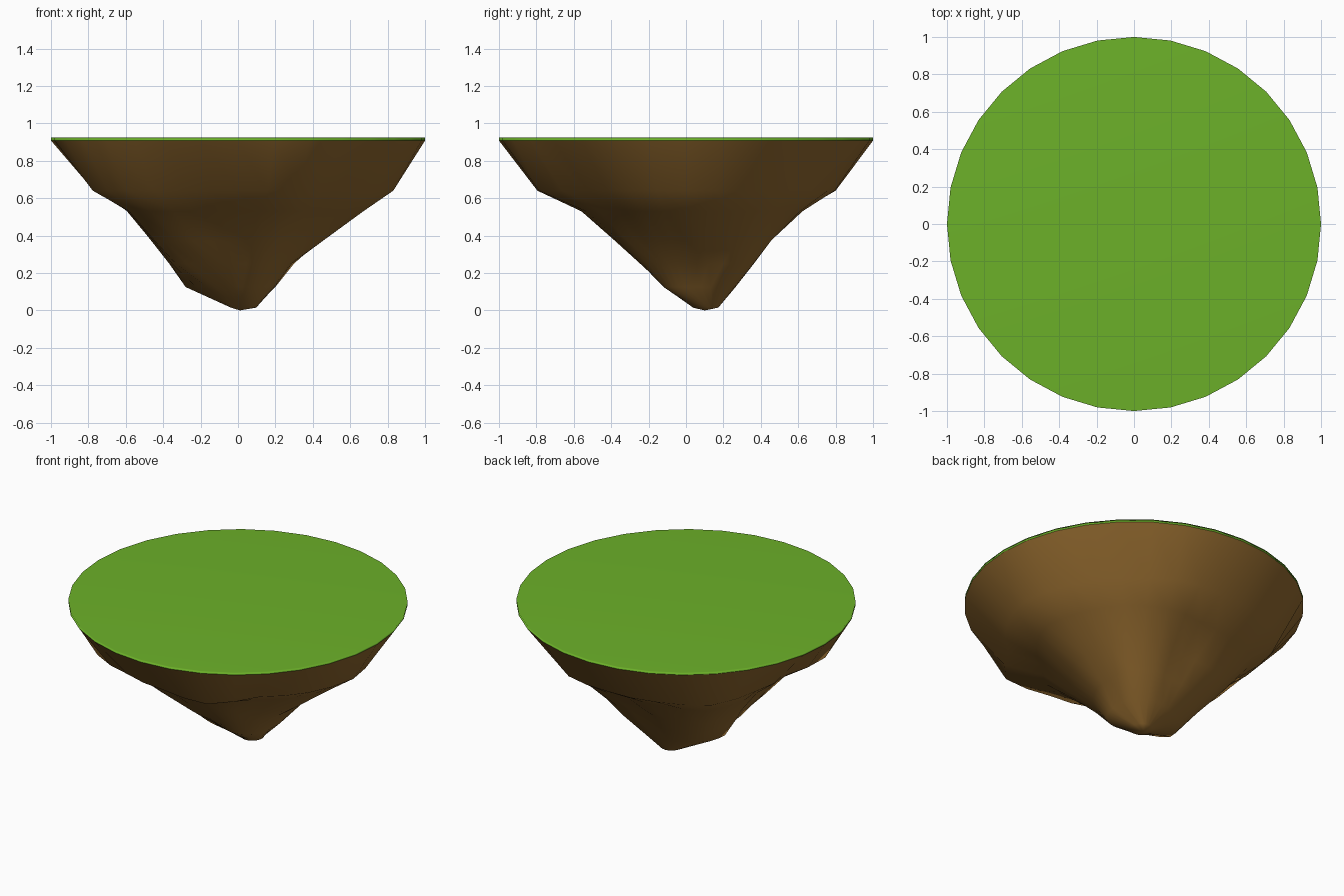
import bpy, bmesh, math

if "Cube" in bpy.data.objects:
    bpy.data.objects.remove(bpy.data.objects["Cube"])

SIDES = 32
STEP = 2 * math.pi / SIDES


def material(name, rgb):
    m = bpy.data.materials.new(name)
    m.diffuse_color = (*rgb, 1)
    m.use_nodes = True
    m.node_tree.nodes["Principled BSDF"].inputs["Base Color"].default_value = m.diffuse_color
    return m


def finish(bm, name, mat):
    bmesh.ops.recalc_face_normals(bm, faces=bm.faces)
    me = bpy.data.meshes.new(name)
    bm.to_mesh(me)
    bm.free()
    me.materials.append(mat)
    me.shade_smooth()
    ob = bpy.data.objects.new(name, me)
    bpy.context.collection.objects.link(ob)
    # large faces dominate the shading, so thin rims stay calm
    ob.modifiers.new("weighted_normals", 'WEIGHTED_NORMAL').weight = 50
    return ob


def ring(bm, z, radii, cx=0.0, cy=0.0):
    # 32 points; radii are given for evenly spaced directions starting at +x
    n = len(radii)
    verts = []
    for i in range(SIDES):
        t = i * n / SIDES
        k, f = int(t), t % 1
        r = radii[k] * (1 - f) + radii[(k + 1) % n] * f
        verts.append(bm.verts.new((cx + r * math.cos(i * STEP), cy + r * math.sin(i * STEP), z)))
    return verts


def bridge(bm, a, b):
    for i in range(SIDES):
        j = (i + 1) % SIDES
        bm.faces.new((a[i], a[j], b[j], b[i]))


def fan(bm, loop, point):
    tip = bm.verts.new(point)
    for i in range(SIDES):
        bm.faces.new((loop[i], loop[(i + 1) % SIDES], tip))


grass = material("grass green", (0.15, 0.44, 0.022))
earth = material("earth brown", (0.28, 0.138, 0.027))

# Grass: thin disc
bm = bmesh.new()
upper, lower = ring(bm, 0.925, [1.0]), ring(bm, 0.908, [1.0])
bridge(bm, upper, lower)
fan(bm, upper, (0, 0, 0.925))
finish(bm, "grass_top", grass)

# Rock: lumpy rings, radii every 22.5 degrees (E, N, W, S order)
rows = [
    (0.64, [.83, .81, .78, .82, .80, .82, .86, .77, .73, .84, .84, .77, .77, .85, .74, .79]),
    (0.53, [.67, .66, .67, .66, .61, .63, .70, .64, .57, .63, .66, .58, .56, .58, .54, .60]),
    (0.37, [.45, .47, .51, .49, .43, .49, .53, .50, .44, .48, .46, .40, .37, .38, .37, .40]),
    (0.25, [.28, .31, .41, .39, .35, .37, .40, .39, .36, .36, .30, .26, .24, .25, .24, .25]),
    (0.125, [.19, .21, .27, .28, .26, .25, .26, .28, .28, .18, .12, .10, .11, .13, .15, .17]),
]
bm = bmesh.new()
loops = [ring(bm, 0.908, [1.0])]
loops += [ring(bm, z, radii) for z, radii in rows]
# small blunt foot, off-centre toward the back
loops.append(ring(bm, 0.015, [0.068], 0.03, 0.105))
for a, b in zip(loops, loops[1:]):
    bridge(bm, a, b)
fan(bm, loops[-1], (0.01, 0.1, 0))
finish(bm, "rock_underside", earth)
